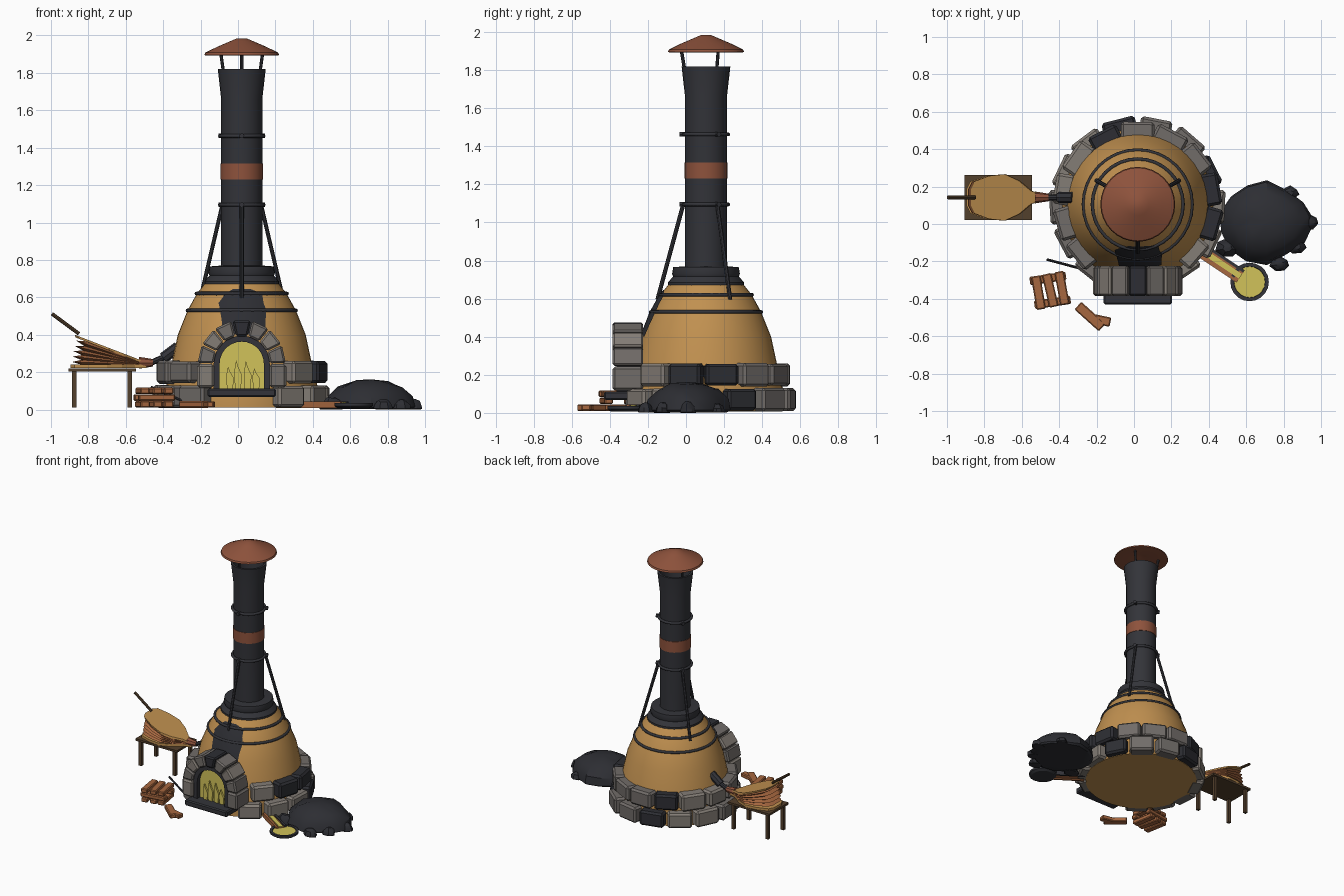
import bpy, bmesh, math, random
from math import sin, cos, pi, radians
from mathutils import Vector, Matrix

random.seed(4)
if "Cube" in bpy.data.objects:
    bpy.data.objects.remove(bpy.data.objects["Cube"])


def material(name, *rgb):
    m = bpy.data.materials.new(name)
    m.use_nodes = True
    m.diffuse_color = (*rgb, 1)
    m.node_tree.nodes["Principled BSDF"].inputs["Base Color"].default_value = (*rgb, 1)
    return m


CLAY = material("ochre clay", .53, .28, .08)
COPPER = material("copper", .27, .085, .045)
IRON = material("black iron", .033, .034, .041)
CHARCOAL = material("charcoal", .026, .027, .033)
LIGHT = material("light stone", .23, .205, .18)
GREY = material("grey stone", .165, .15, .14)
WOOD = material("red wood", .38, .135, .05)
BROWN = material("dark wood", .085, .05, .025)
GLOW = material("molten yellow", .64, .54, .1)

CX, CY = .02, .105          # furnace axis
AXIS = Vector((CX, CY, 0))


def finish(bm, name, mat, bevel=0, smooth=True):
    bmesh.ops.recalc_face_normals(bm, faces=bm.faces)
    if bevel:
        bmesh.ops.bevel(bm, geom=bm.edges[:], offset=bevel, segments=1, affect='EDGES')
    me = bpy.data.meshes.new(name)
    bm.to_mesh(me)
    bm.free()
    me.materials.append(mat)
    if smooth:
        me.shade_smooth()
        me.set_sharp_from_angle(angle=radians(32))
    ob = bpy.data.objects.new(name, me)
    bpy.context.collection.objects.link(ob)
    return ob


def loft(name, rings, mat, caps=True, smooth=True):
    """Skin closed rings of points, in order."""
    bm = bmesh.new()
    rows = [[bm.verts.new(p) for p in ring] for ring in rings]
    n = len(rows[0])
    for a, b in zip(rows, rows[1:]):
        for i in range(n):
            bm.faces.new((a[i], a[(i + 1) % n], b[(i + 1) % n], b[i]))
    if caps:
        bm.faces.new(rows[0])
        bm.faces.new(rows[-1])
    return finish(bm, name, mat, 0, smooth)


def around(r, z, angle, centre=AXIS):
    return centre + Vector((r * cos(angle), r * sin(angle), z))


def lathe(name, profile, mat, seg=32, centre=AXIS):
    return loft(name, [[around(r, z, 2 * pi * i / seg, centre) for i in range(seg)]
                       for r, z in profile], mat)


def rod(name, p, q, r, mat, r2=None, sides=8):
    p, q = Vector(p), Vector(q)
    turn = (q - p).to_track_quat('Z', 'Y')
    ring = [Vector((cos(2 * pi * i / sides), sin(2 * pi * i / sides), 0)) for i in range(sides)]
    return loft(name, [[e + turn @ (v * s) for v in ring] for e, s in ((p, r), (q, r2 or r))], mat)


def box(name, size, loc, mat, turn=0, bevel=0):
    bm = bmesh.new()
    bmesh.ops.create_cube(bm, size=1, matrix=Matrix.Translation(loc)
                          @ Matrix.Rotation(turn, 4, 'Z') @ Matrix.Diagonal((*size, 1)))
    return finish(bm, name, mat, bevel, False)


def prism(name, outline, y0, y1, mat, bevel=0):
    """Extrude an x-z outline along y."""
    bm = bmesh.new()
    face = bm.faces.new([bm.verts.new((x, y0, z)) for x, z in outline])
    out = bmesh.ops.extrude_face_region(bm, geom=[face])
    bmesh.ops.translate(bm, vec=(0, y1 - y0, 0),
                        verts=[g for g in out['geom'] if isinstance(g, bmesh.types.BMVert)])
    return finish(bm, name, mat, bevel, False)


def hoop(name, r, z, thick=.01):
    bpy.ops.mesh.primitive_torus_add(location=(CX, CY, z), major_radius=r, minor_radius=thick,
                                     major_segments=32, minor_segments=8)
    ob = bpy.context.object
    ob.name = name
    ob.data.shade_smooth()
    ob.data.materials.append(IRON)


# Furnace body, collar and chimney
dome = [(.41, .01), (.41, .1), (.4, .15), (.372, .26), (.342, .4), (.29, .53), (.24, .62), (.185, .69)]
lathe("furnace_body", dome, CLAY, 40)
lathe("collar_lower", [(.2, .665), (.2, .685), (.165, .725), (.12, .725)], IRON)
lathe("collar_upper", [(.12, .715), (.172, .715), (.178, .73), (.172, .765), (.11, .77)], IRON)
lathe("chimney", [(.11, .75), (.11, 1.66), (.128, 1.82), (.112, 1.82), (.1, 1.7)], IRON, 24)
lathe("copper_band", [(.113, 1.23), (.113, 1.315)], COPPER, 24)
lathe("chimney_cap", [(.02, 1.925), (.19, 1.893), (.2, 1.895), (.195, 1.908), (.13, 1.94),
                      (.06, 1.97), (.025, 1.985)], COPPER)
for name, r, z in (("dome_hoop_low", .29, .53), ("dome_hoop_high", .242, .62),
                   ("chimney_hoop_low", .117, 1.095), ("chimney_hoop_high", .117, 1.463)):
    hoop(name, r, z)

# Stays, hoop bolts and cap posts, three of each
for deg in (-90, 30, 150):
    a = radians(deg)
    rod("stay_rod", around(.118, 1.1, a), around(.255, .595, a), .011, IRON)
    rod("cap_post", around(.112, 1.8, a), around(.13, 1.91, a), .009, IRON)
    for z in (1.095, 1.463):
        rod("hoop_bolt", around(.11, z, a), around(.138, z, a), .014, IRON, sides=6)

# Soot patch hugging the dome above the door
soot = [(.4, .29, .375), (.46, .33, .4), (.53, .4, .46), (.57, .47, .44), (.62, .36, .46), (.645, .2, .2)]


def dome_radius(z):
    for (r0, z0), (r1, z1) in zip(dome, dome[1:]):
        if z <= z1:
            return r0 + (r1 - r0) * (z - z0) / (z1 - z0)


bm = bmesh.new()
rows = [[bm.verts.new(around(dome_radius(z) + .006, z, -pi / 2 - lo + (lo + hi) * i / 8))
         for i in range(9)] for z, lo, hi in soot]
for a, b in zip(rows, rows[1:]):
    for i in range(8):
        bm.faces.new((a[i], a[i + 1], b[i + 1], b[i]))
finish(bm, "soot_patch", CHARCOAL)

# Two stone courses, open at the front
STEP = 26.2
for course, count, start, r, z, h, dark in (("lower", 12, -54, .415, .07, .12, (3, 6)),
                                            ("upper", 11, -41, .395, .2, .12, (1, 2, 6))):
    for i in range(count):
        a = radians(start + STEP * i)
        mat = CHARCOAL if i in dark else (LIGHT, GREY)[(i * 2 + i // 3) % 2]
        size = (.1, random.uniform(.165, .185), h + random.uniform(-.008, .006))
        box(course + "_stone", size, around(r + random.uniform(-.008, .008), z, a), mat,
            a + random.uniform(-.05, .05), .014)

# Door arch: wedge stones, jambs, iron frame, sill
ZC = .245


def arc(r, a0, a1, n):
    return [(CX + r * cos(a0 + (a1 - a0) * i / n), ZC + r * sin(a0 + (a1 - a0) * i / n))
            for i in range(n + 1)]


for i in range(7):
    a0, a1 = pi * i / 7 + .015, pi * (i + 1) / 7 - .015
    prism("arch_stone", arc(.15, a0, a1, 1) + arc(.236, a1, a0, 1), -.385, -.225,
          CHARCOAL if i == 3 else (GREY, LIGHT)[i % 2], .01)
for side, mat in ((-1, LIGHT), (1, GREY)):
    box("door_jamb", (.09, .16, .125), (CX + side * .193, -.305, .18), mat, 0, .012)
prism("door_frame", [(CX + .15, .1)] + arc(.15, 0, pi, 14) + [(CX - .15, .1), (CX - .118, .1)]
      + arc(.118, pi, 0, 14) + [(CX + .118, .1)], -.365, -.23, IRON)
prism("fire_glow", [(CX + .12, .1)] + arc(.12, 0, pi, 14) + [(CX - .12, .1)], -.33, -.24, GLOW)
box("door_sill", (.365, .17, .045), (CX, -.345, .09), IRON, 0, .008)
for x, h in ((-.055, .12), (-.012, .155), (.04, .15), (.085, .11)):
    x += CX - .01
    prism("flame", [(x - .014, .11), (x + .018, .11), (x + .022, .11 + h * .5), (x + .004, .11 + h * .75),
                    (x - .008, .11 + h), (x - .018, .11 + h * .6)], -.345, -.331, GLOW)

# Bellows bench
BY = .142
box("bench_top", (.36, .24, .016), (-.725, BY, .212), BROWN)
for x in (-.875, -.58):
    for y in (-.095, .095):
        box("bench_leg", (.024, .024, .2), (x, BY + y, .11), BROWN)

# Bellows: boards and pleats fanned about the nozzle
half = [(.0, .018), (.06, .035), (.13, .09), (.21, .124), (.3, .115), (.385, .085), (.405, .045)]
outline = half + [(u, -w) for u, w in reversed(half)]


def fan(angle, scale=1, lift=0):
    return [Vector((-.49, BY, .24)) + Vector((-u * scale * cos(angle) - lift * sin(angle), w * scale,
            u * scale * sin(angle) + lift * cos(angle))) for u, w in outline]


TILT = radians(21)
loft("bellows_pleats", [fan(TILT * i / 10, .98 if i % 2 else .86) for i in range(11)], WOOD, smooth=False)
loft("bellows_bottom_board", [fan(0, 1, -.018), fan(0)], CLAY, smooth=False)
loft("bellows_top_board", [fan(TILT), fan(TILT, 1, .016)], CLAY, smooth=False)
rod("bellows_handle", (-.85, BY, .405), (-.995, BY, .512), .01, BROWN)
rod("bellows_nozzle", (-.53, BY, .25), (-.455, BY, .25), .032, COPPER, .02)
rod("air_pipe", (-.465, BY, .25), (-.385, BY, .285), .016, IRON)
rod("air_pipe_socket", (-.4, BY, .275), (-.32, BY, .335), .03, IRON)

# Firewood stack, layers crossed
PILE = Vector((-.448, -.355, 0))
TURN = radians(11)
for layer, count in enumerate((3, 2, 3)):
    for i in range(count):
        off = (i - (count - 1) / 2) * (.064 if count == 3 else .13)
        along_x = layer == 1
        p = Vector((0, off, 0) if along_x else (off, 0, 0))
        p.rotate(Matrix.Rotation(TURN, 3, 'Z'))
        size = (.195, .045, .034) if along_x else (.05, .18, .034)
        box("firewood", size, PILE + p + Vector((0, 0, .028 + .036 * layer)), WOOD,
            TURN + random.uniform(-.05, .05), .006)

# Forked log and poker
box("forked_log", (.175, .055, .035), (-.235, -.495, .027), WOOD, radians(-42), .006)
box("forked_log_branch", (.1, .05, .033), (-.175, -.515, .027), WOOD, radians(-12), .006)
rod("poker", (-.465, -.19, .12), (-.26, -.245, .03), .007, IRON)

# Casting trough and dish
start, end = Vector((.36, -.14, .03)), Vector((.57, -.28, .022))
mid, flow = (start + end) / 2, end - start
heading = math.atan2(flow.y, flow.x)
across = Vector((-sin(heading), cos(heading), 0))
box("trough_base", (flow.length, .065, .018), mid, WOOD, heading)
for s in (-1, 1):
    box("trough_side", (flow.length, .015, .034), mid + across * s * .032, WOOD if s < 0 else IRON, heading)
box("trough_melt", (flow.length, .03, .008), mid + Vector((0, 0, .011)), GLOW, heading)
DISH = Vector((.618, -.31, 0))
lathe("casting_dish", [(.085, .008), (.103, .02), (.103, .036), (.084, .036), (.08, .02)], IRON, 20, DISH)
lathe("dish_melt", [(.083, .022), (.083, .03)], GLOW, 20, DISH)


# Charcoal heap with loose lumps
def lump(name, loc, size, jitter, seg):
    bm = bmesh.new()
    bmesh.ops.create_uvsphere(bm, u_segments=seg, v_segments=8, radius=1)
    for v in bm.verts:
        v.co *= 1 + random.uniform(-jitter, jitter)
        v.co.y *= 1 - .3 * max(0, v.co.x)
        v.co.z = max(v.co.z, -.08)
        v.co = Vector(loc) + Vector([c * s for c, s in zip(v.co, size)])
    return finish(bm, name, CHARCOAL)


lump("charcoal_heap", (.71, .01, .014), (.25, .225, .15), .035, 14)
for x, y, s in ((.835, .165, .045), (.78, -.215, .05), (.93, .01, .055), (.5, -.13, .06), (.87, -.12, .05)):
    lump("charcoal_lump", (x, y, .005), (s * 1.05, s * .85, s), .1, 7)
